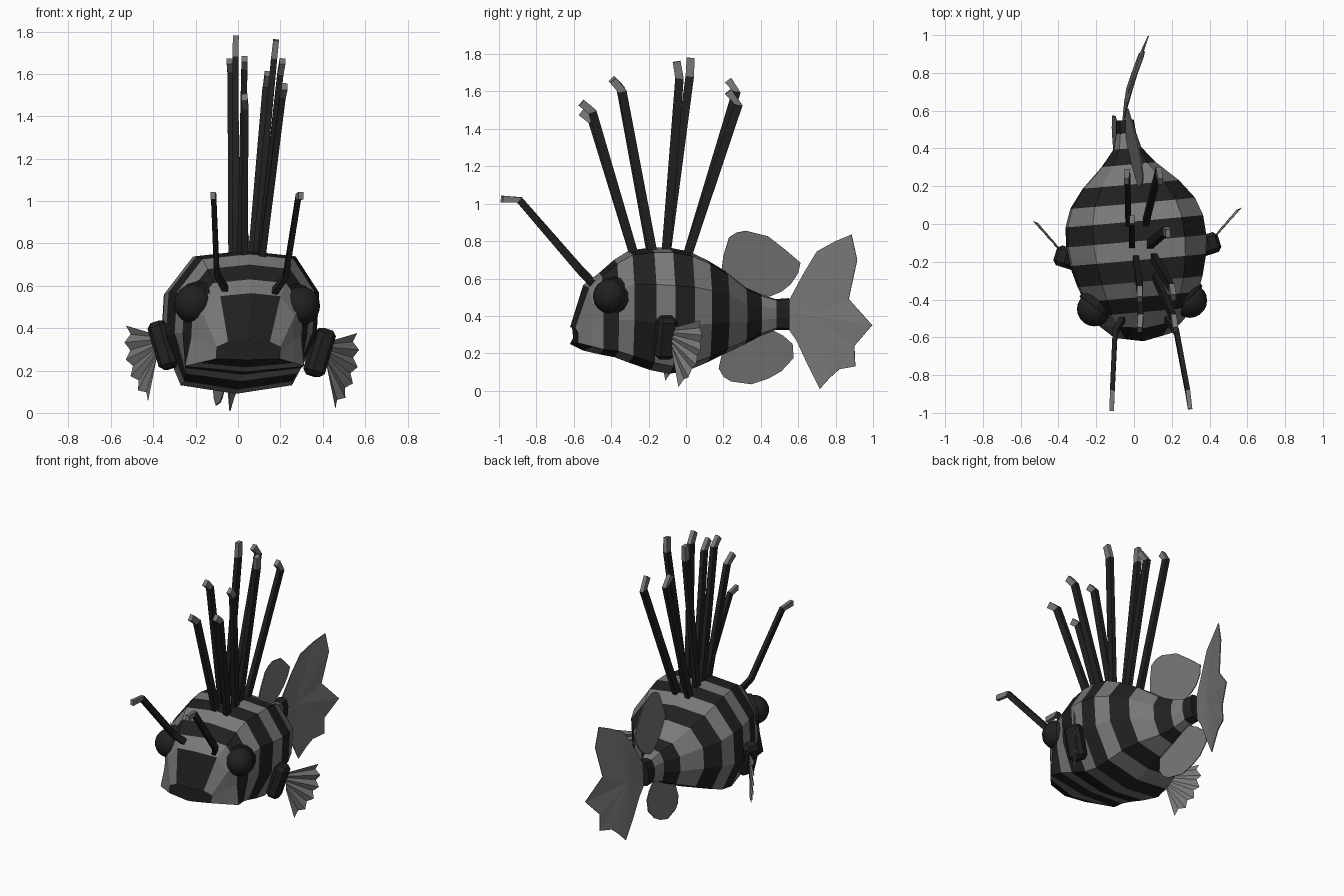
import bpy, bmesh, math
from mathutils import Vector, Matrix

if "Cube" in bpy.data.objects:
    bpy.data.objects.remove(bpy.data.objects["Cube"])


def material(name, c):
    m = bpy.data.materials.new(name)
    m.diffuse_color = (c, c, c, 1)
    m.use_nodes = True
    m.node_tree.nodes["Principled BSDF"].inputs["Base Color"].default_value = m.diffuse_color
    return m


DARK = material("charcoal", 0.0145)
GREY = material("mid grey", 0.19)


def finish(bm, name, mats):
    bmesh.ops.recalc_face_normals(bm, faces=bm.faces)
    me = bpy.data.meshes.new(name)
    bm.to_mesh(me)
    bm.free()
    for m in mats:
        me.materials.append(m)
    ob = bpy.data.objects.new(name, me)
    bpy.context.collection.objects.link(ob)
    return ob


def mid_x(y, z):
    # the fish is turned and rolled slightly
    return -0.09 * y + 0.06 * (z - 0.4)


# striped body: y, top, bottom, half width
RINGS = [(-0.62, .34, .25, .15), (-0.55, .565, .215, .215), (-0.465, .63, .195, .26),
         (-0.385, .70, .18, .295), (-0.305, .75, .15, .325), (-0.19, .765, .11, .355),
         (-0.09, .765, .09, .365), (0.015, .745, .11, .358), (0.11, .70, .15, .325),
         (0.21, .64, .20, .25), (0.315, .555, .25, .14), (0.40, .515, .295, .072),
         (0.48, .49, .325, .052), (0.55, .495, .325, .045)]
bm = bmesh.new()
rings = []
for i, (y, top, bot, w) in enumerate(RINGS):
    low = (1, 1.05, 1.08, .92, .8)[i] if i < 5 else 0.72
    half = [(0, 1), (0.66, .96), (1, .70), (1, .38), (low, .06), (0, 0)]
    prof = half + [(-a, b) for a, b in half[-2:0:-1]]
    bow = 0.03 if i < 2 else 0
    ring = []
    for a, b in prof:
        z = bot + (top - bot) * b
        ring.append(bm.verts.new((mid_x(y, z) + a * w, y + bow * abs(a) + .09 * a * w, z)))
    rings.append(ring)
n = len(rings[0])
for i in range(len(rings) - 1):
    for k in range(n):
        f = bm.faces.new((rings[i][k], rings[i][(k + 1) % n],
                          rings[i + 1][(k + 1) % n], rings[i + 1][k]))
        if i == 0:
            # dark forehead and lower lip, grey cheeks
            f.material_index = 0 if k in (0, n - 1, 4, 5) else 1
        else:
            f.material_index = i % 2
bm.faces.new(rings[0])
bm.faces.new(rings[-1])
finish(bm, "body", [DARK, GREY])


# bent square rods with a grey last segment
def rod(name, pts, rx, ry, sides=4):
    pts = [Vector(p) for p in pts]
    bm = bmesh.new()
    rows = []
    for i, p in enumerate(pts):
        t = (pts[min(i + 1, len(pts) - 1)] - pts[max(i - 1, 0)]).normalized()
        u = (Vector((1, 0, 0)) - t * t.x).normalized()
        v = t.cross(u)
        s = 1 - 0.12 * i / (len(pts) - 1)
        rows.append([bm.verts.new(p + u * rx * s * math.cos(a) + v * ry * s * math.sin(a))
                     for a in (2 * math.pi * (k + .5) / sides for k in range(sides))])
    for i in range(len(rows) - 1):
        for k in range(sides):
            f = bm.faces.new((rows[i][k], rows[i][(k + 1) % sides],
                              rows[i + 1][(k + 1) % sides], rows[i + 1][k]))
            f.material_index = int(i == len(rows) - 2)
    bm.faces.new(rows[0])
    bm.faces.new(rows[-1]).material_index = 1
    finish(bm, name, [DARK, GREY])


# back spines: base, knee, tip
SPINES = [((.11, -.27, .70), (.21, -.50, 1.49), (.22, -.56, 1.54)),
          ((.10, -.17, .70), (.20, -.34, 1.60), (.21, -.39, 1.66)),
          ((.08, -.11, .70), (.17, -.035, 1.67), (.18, -.05, 1.76)),
          ((.06, .00, .70), (.13, .28, 1.53), (.14, .225, 1.60)),
          ((.03, -.27, .70), (.035, -.50, 1.44), (.03, -.56, 1.49)),
          ((.01, -.18, .70), (.03, -.35, 1.62), (.03, -.40, 1.67)),
          ((-.01, -.11, .70), (-.012, .02, 1.68), (-.01, .025, 1.78)),
          ((-.03, .00, .70), (-.035, .27, 1.60), (-.04, .225, 1.66))]
for i, p in enumerate(SPINES):
    rod(f"back_spine_{i + 1}", p, .022, .034)

# antennae
rod("antenna_left", [(-.04, -.47, .55), (-.10, -.57, .655), (-.115, -.89, 1.02),
                     (-.118, -.99, 1.025)], .019, .029)
rod("antenna_right", [(.15, -.47, .54), (.225, -.57, .645), (.285, -.89, 1.02),
                      (.297, -.98, 1.025)], .019, .029)

# eyes with socket rings
for side, c, d in (("left", (-.21, -.45, .515), (-.60, -.78, .05)),
                   ("right", (.295, -.405, .505), (.70, -.68, .05))):
    c, d = Vector(c), Vector(d).normalized()
    bm = bmesh.new()
    bmesh.ops.create_uvsphere(bm, u_segments=20, v_segments=12, radius=.092,
                              matrix=Matrix.Translation(c))
    eye = finish(bm, "eye_" + side, [DARK])
    for p in eye.data.polygons:
        p.use_smooth = True
    bm = bmesh.new()
    rot = d.to_track_quat('Z', 'Y').to_matrix().to_4x4()
    bmesh.ops.create_cone(bm, cap_ends=True, segments=14, radius1=.122, radius2=.104,
                          depth=.08, matrix=Matrix.Translation(c - d * .045) @ rot)
    finish(bm, "eye_socket_" + side, [DARK])

# side fins: bevelled root block and pleated fan
for side, s, c in (("left", -1, (-.35, -.18, .32)), ("right", 1, (.385, -.11, .285))):
    c = Vector(c)
    bm = bmesh.new()
    bmesh.ops.create_cube(bm, size=1, matrix=Matrix.Diagonal((.09, .11, .23, 1)))
    bmesh.ops.bevel(bm, geom=bm.edges[:], offset=.022, segments=1, affect='EDGES')
    bm.transform(Matrix.Translation(c) @ Matrix.Rotation(s * .3, 4, 'Z')
                 @ Matrix.Rotation(s * .3, 4, 'Y'))
    finish(bm, "side_fin_root_" + side, [DARK])

    out = Vector((s * .66, .75, 0))
    across = Vector((s * .75, -.66, 0))
    bm = bmesh.new()
    inner, outer = [], []
    for k in range(11):
        t = k / 10
        a = math.radians(14 - 92 * t)
        r = (.215, .19)[k % 2] + .035 * t
        fold = (.007, -.007)[k % 2]
        base = c + Vector((s * .035, .035, .05 - .12 * t))
        inner.append(bm.verts.new(base + across * fold * .4))
        outer.append(bm.verts.new(base + out * r * math.cos(a) + across * fold
                                  + Vector((0, 0, r * math.sin(a) * .8))))
    for k in range(10):
        bm.faces.new((inner[k], inner[k + 1], outer[k + 1], outer[k]))
    finish(bm, "side_fin_" + side, [GREY])


# flat fins drawn in side view and leaned or curved sideways
def flat_fin(name, hub, outline, bend):
    bm = bmesh.new()
    h = bm.verts.new((bend(*hub), *hub))
    vs = [bm.verts.new((bend(y, z), y, z)) for y, z in outline]
    for a, b in zip(vs, vs[1:] + vs[:1]):
        bm.faces.new((h, a, b))
    ob = finish(bm, name, [GREY])
    mod = ob.modifiers.new("thickness", 'SOLIDIFY')
    mod.thickness = .006
    mod.offset = 0


def lean(y, z):
    return .015 - 0.15 * y + 0.17 * (z - 0.42)


flat_fin("rear_back_fin", (.38, .68),
         [(.19, .64), (.20, .72), (.23, .82), (.27, .845), (.32, .855), (.44, .825), (.53, .755),
          (.612, .685), (.60, .63), (.56, .57), (.51, .53), (.45, .505), (.33, .51)], lean)
flat_fin("rear_belly_fin", (.38, .17),
         [(.20, .23), (.175, .12), (.20, .075), (.24, .05), (.35, .035), (.44, .065),
          (.51, .105), (.575, .175), (.57, .25), (.52, .295), (.45, .33), (.33, .30)], lean)
flat_fin("tail_fin", (.68, .40),
         [(.52, .44), (.56, .50), (.63, .63), (.70, .745), (.80, .80), (.885, .835), (.915, .70),
          (.87, .49), (.995, .35), (.90, .24), (.905, .13), (.82, .115), (.77, .07), (.715, .01),
          (.65, .14), (.59, .27), (.52, .37)],
         lambda y, z: -.06 + .12 * (y - .52) + .36 * max(y - .52, 0) ** 2 + .04 * (z - .4))
